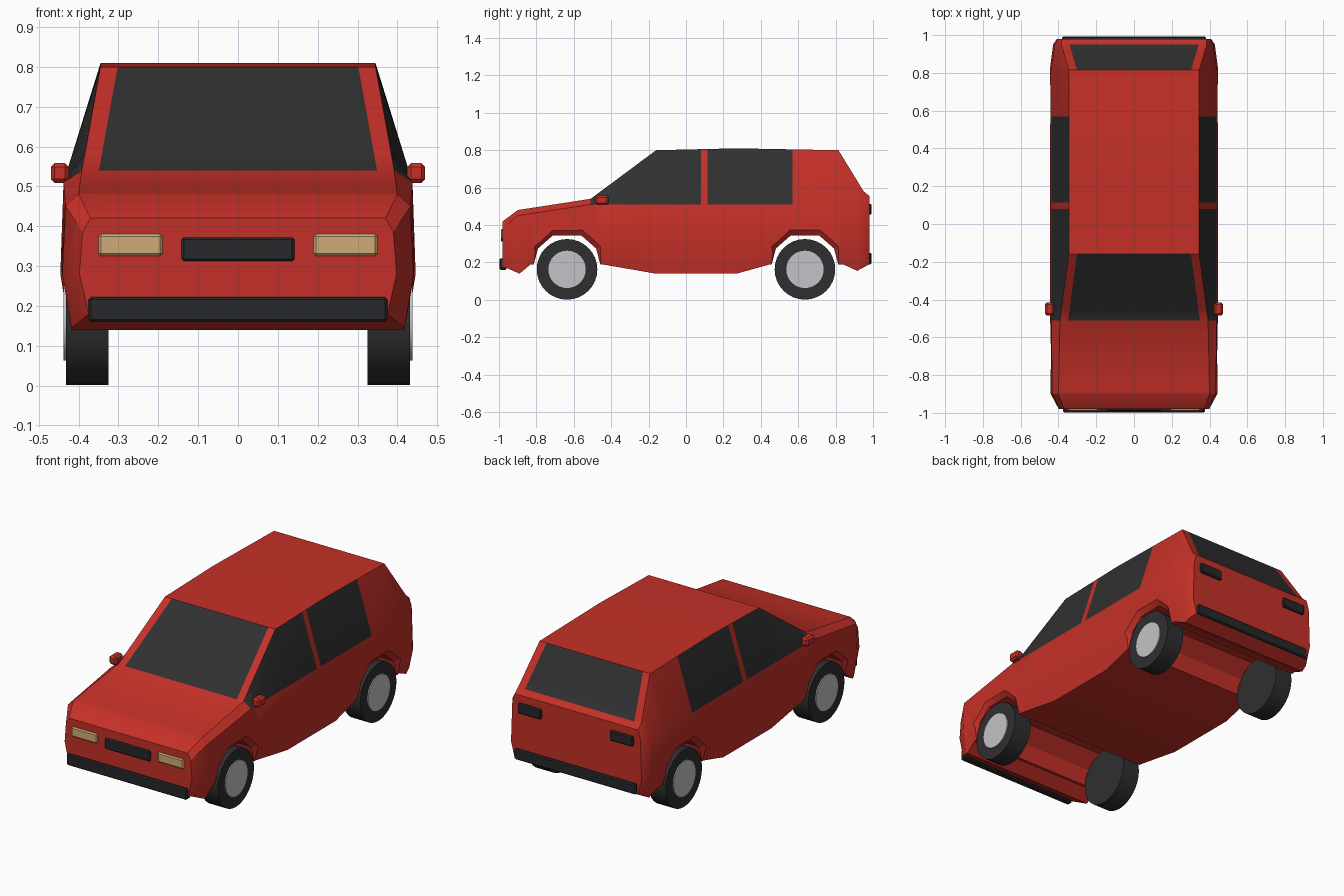
import bpy, bmesh, math
from mathutils import Vector

if "Cube" in bpy.data.objects:
    bpy.data.objects.remove(bpy.data.objects["Cube"])


def material(name, r, g, b):
    m = bpy.data.materials.new(name)
    m.use_nodes = True
    m.diffuse_color = (r, g, b, 1)
    bsdf = m.node_tree.nodes["Principled BSDF"]
    bsdf.inputs["Base Color"].default_value = (r, g, b, 1)
    bsdf.inputs["Roughness"].default_value = 0.6
    return m


red = material("red paint", 0.56, 0.03, 0.021)
glass = material("dark glass", 0.03, 0.03, 0.03)
rubber = material("black rubber", 0.028, 0.028, 0.03)
trim = material("black trim", 0.02, 0.021, 0.023)
silver = material("silver hub", 0.55, 0.55, 0.58)
lamp = material("warm lamp", 0.62, 0.41, 0.18)


def finish(bm, name, mats, angle=30):
    bmesh.ops.recalc_face_normals(bm, faces=bm.faces)
    mesh = bpy.data.meshes.new(name)
    bm.to_mesh(mesh)
    bm.free()
    for m in mats:
        mesh.materials.append(m)
    ob = bpy.data.objects.new(name, mesh)
    bpy.context.collection.objects.link(ob)
    smooth(ob, angle)
    return ob


def select(ob):
    bpy.ops.object.select_all(action="DESELECT")
    ob.select_set(True)
    bpy.context.view_layer.objects.active = ob


def smooth(ob, angle):
    select(ob)
    bpy.ops.object.shade_smooth_by_angle(angle=math.radians(angle))


def loft(rings, rule=lambda strip, centre: 0):
    """Skin closed rings; the rule picks a material for each face."""
    bm = bmesh.new()
    rows = [[bm.verts.new(p) for p in ring] for ring in rings]
    n = len(rows[0])
    for a, b in zip(rows, rows[1:]):
        for j in range(n):
            k = (j + 1) % n
            f = bm.faces.new((a[j], a[k], b[k], b[j]))
            f.material_index = rule(j, f.calc_center_median())
    bm.faces.new(rows[0])
    bm.faces.new(rows[-1])
    return bm


def sample(table, y):
    """Interpolate a table whose first column is y."""
    for a, b in zip(table, table[1:]):
        if y <= b[0]:
            t = (y - a[0]) / (b[0] - a[0])
            return [p + (q - p) * t for p, q in zip(a[1:], b[1:])]
    return table[-1][1:]


# Body shape: y, half width and height of the shoulder, then of the top
upper = [(-0.98, 0.39, 0.385, 0.37, 0.42), (-0.9, 0.433, 0.45, 0.4, 0.48),
         (-0.51, 0.438, 0.51, 0.392, 0.54), (-0.16, 0.438, 0.51, 0.345, 0.8),
         (0.27, 0.438, 0.51, 0.345, 0.81), (0.815, 0.438, 0.51, 0.345, 0.8),
         (0.95, 0.42, 0.51, 0.385, 0.58), (0.98, 0.4, 0.51, 0.385, 0.555)]
# Underside: y and height
under = [(-0.98, 0.18), (-0.89, 0.14), (-0.83, 0.19), (-0.45, 0.19),
         (-0.16, 0.14), (0.27, 0.14), (0.45, 0.19), (0.84, 0.19),
         (0.915, 0.155), (0.98, 0.19)]
pillar = (0.08, 0.115)
window_end = 0.57


def section(y):
    ws, zs, wt, zt = sample(upper, y)
    zb, = sample(under, y)
    half = [(ws - 0.015, zb), (ws + 0.008, 0.28), (ws, zs),
            (wt, zt), (wt - 0.043, zt)]
    return ([Vector((x, y, z)) for x, z in half]
            + [Vector((-x, y, z)) for x, z in reversed(half)])


def body_paint(strip, c):
    side = strip in (2, 6) and -0.51 < c.y < window_end
    if side and not pillar[0] < c.y < pillar[1]:
        return 1
    screen = -0.51 < c.y < -0.16 or 0.815 < c.y < 0.95
    return 1 if strip == 4 and screen else 0


stations = sorted({r[0] for r in upper + under} | {*pillar, window_end})
body = finish(loft([section(y) for y in stations], body_paint), "body", [red, glass])

# Wheel arches: tunnels with flared mouths, cut through the body
inner = [(0.178, 0.05), (0.178, 0.19), (0.155, 0.275), (0.075, 0.345)]
outer = [(0.19, 0.05), (0.19, 0.19), (0.177, 0.285), (0.082, 0.376)]
axle = 0.636


def arch_ring(x, t, yc):
    half = [(a + (c - a) * t, b + (d - b) * t)
            for (a, b), (c, d) in zip(inner, outer)]
    return [(x, yc + y, z) for y, z in half] + [(x, yc - y, z) for y, z in reversed(half)]


for yc in (-axle, axle):
    rings = [arch_ring(x, t, yc) for x, t in
             ((-0.47, 2), (-0.42, 0), (0.42, 0), (0.47, 2))]
    cutter = finish(loft(rings), "arch_cutter", [red])
    cutter.hide_render = True
    cut = body.modifiers.new("arch", "BOOLEAN")
    cut.operation = "DIFFERENCE"
    cut.solver = "EXACT"
    cut.object = cutter
    select(body)
    bpy.ops.object.modifier_apply(modifier=cut.name)
    bpy.data.objects.remove(cutter)
smooth(body, 30)


def box(name, mat, x, y, z, bevel=0.006):
    """Bevelled box given its (min, max) range on each axis."""
    bm = bmesh.new()
    bmesh.ops.create_cube(bm, size=1)
    for v in bm.verts:
        v.co = [lo + (hi - lo) * (c + 0.5) for c, (lo, hi) in zip(v.co, (x, y, z))]
    bmesh.ops.bevel(bm, geom=bm.edges[:], offset=bevel, segments=1, affect="EDGES")
    return finish(bm, name, [mat])


# Bumpers and grille
nose, tail = (-0.997, -0.96), (0.96, 0.993)
box("front_bumper", trim, (-0.375, 0.375), nose, (0.16, 0.222))
box("rear_bumper", trim, (-0.38, 0.38), tail, (0.19, 0.25))
box("grille", trim, (-0.142, 0.142), (-0.99, -0.96), (0.312, 0.372))


def disc(name, mat, x0, x1, y, radius):
    """Cylinder lying along x."""
    rings = [[(x, y + radius * math.cos(a), 0.163 + radius * math.sin(a))
              for a in (math.tau * i / 32 for i in range(32))] for x in (x0, x1)]
    finish(loft(rings), name, [mat])


# Parts that come in left and right pairs
for s, side in ((1, "left"), (-1, "right")):
    def span(a, b):
        return tuple(sorted((s * a, s * b)))
    box(side + "_headlight", lamp, span(0.19, 0.35), (-0.99, -0.96), (0.325, 0.38))
    box(side + "_tail_light", trim, span(0.215, 0.36), tail, (0.455, 0.512))
    box(side + "_mirror", red, span(0.424, 0.47), (-0.485, -0.415), (0.509, 0.558), 0.01)
    for y, end in ((-axle, "front"), (axle, "rear")):
        disc(f"{end}_{side}_tyre", rubber, s * 0.325, s * 0.432, y, 0.162)
        disc(f"{end}_{side}_hub", silver, s * 0.42, s * 0.438, y, 0.1)
